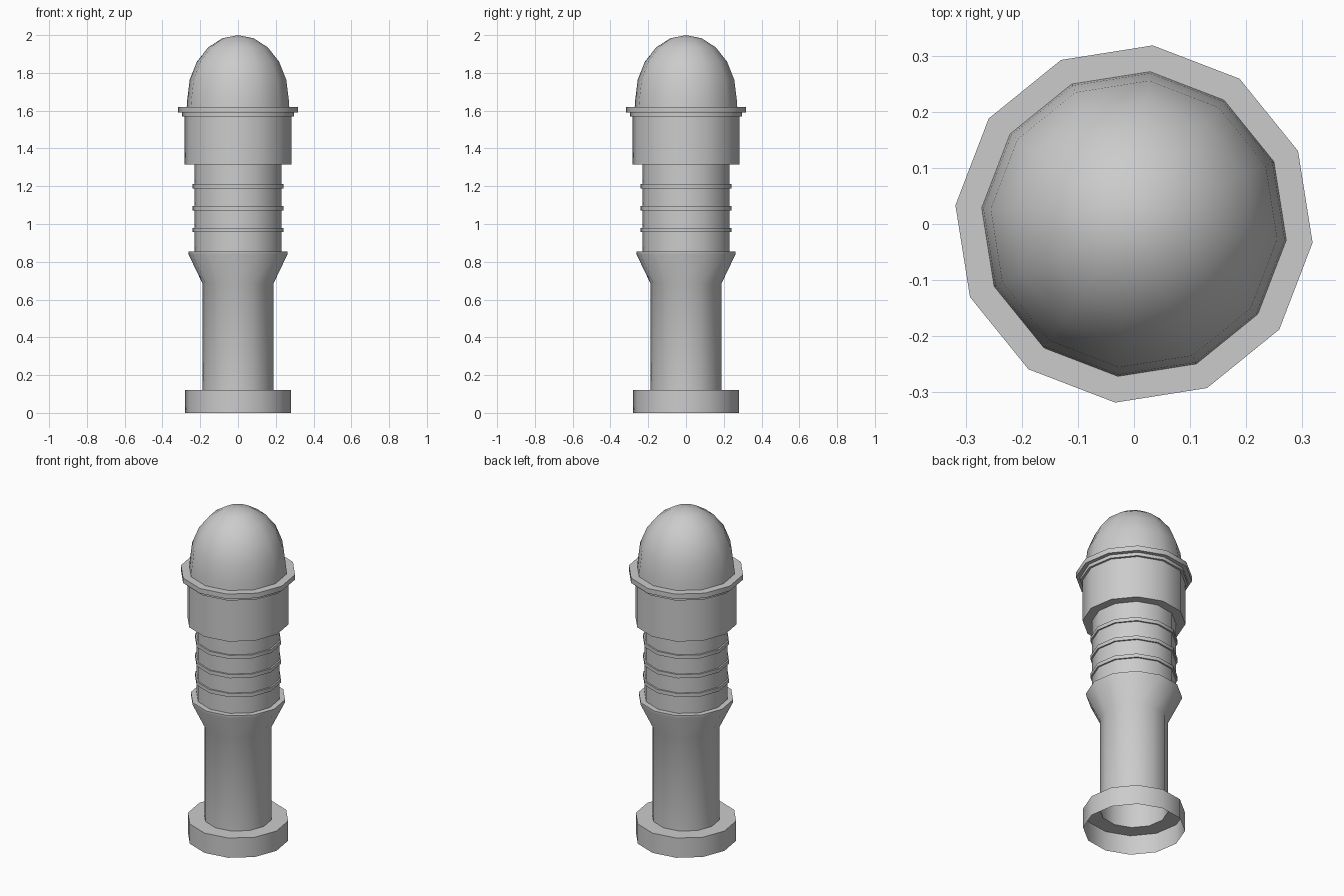
import bpy, bmesh, math

cube = bpy.data.objects.get("Cube")
if cube:
    bpy.data.objects.remove(cube, do_unlink=True)

SIDES = 12
PHASE = math.radians(-6)

grey = bpy.data.materials.new("plain grey")
grey.use_nodes = True
colour = (0.6, 0.6, 0.6, 1)
grey.diffuse_color = colour
grey.node_tree.nodes["Principled BSDF"].inputs["Base Color"].default_value = colour


def lathe(name, profile):
    """Spin an open (radius, height) profile, listed upwards, about the z axis."""
    bm = bmesh.new()
    rings = []
    for r, z in profile:
        if r == 0:
            rings.append([bm.verts.new((0, 0, z))] * SIDES)
            continue
        angles = [PHASE + math.tau * i / SIDES for i in range(SIDES)]
        rings.append([bm.verts.new((r * math.cos(a), r * math.sin(a), z)) for a in angles])
    for low, high in zip(rings, rings[1:]):
        for i in range(SIDES):
            j = (i + 1) % SIDES
            corners = [low[i], low[j], high[j], high[i]]
            bm.faces.new(list(dict.fromkeys(corners)))
    mesh = bpy.data.meshes.new(name)
    bm.to_mesh(mesh)
    bm.free()
    mesh.materials.append(grey)
    for p in mesh.polygons:
        p.use_smooth = True
    mesh.set_sharp_from_angle(angle=math.radians(38))
    obj = bpy.data.objects.new(name, mesh)
    bpy.context.collection.objects.link(obj)
    return obj


SHAFT, NECK, HEAD, DOME = 0.189, 0.232, 0.284, 0.273

# Foot, open underneath
lathe("foot", [(0.281, 0), (0.281, 0.12), (SHAFT, 0.12)])

# Shaft flaring out to a collar
lathe("shaft", [(SHAFT, 0.12), (SHAFT, 0.685), (0.264, 0.84), (0.264, 0.855), (NECK, 0.855)])

# Neck with three thin ribs
neck = [(NECK, 0.855)]
for z in (0.968, 1.083, 1.2):
    neck += [(NECK, z - 0.011), (0.241, z - 0.011), (0.241, z + 0.011), (NECK, z + 0.011)]
lathe("ribbed_neck", neck + [(NECK, 1.315)])

# Wide head with stepped flange
lathe("head", [(NECK, 1.315), (HEAD, 1.315), (HEAD, 1.57)])
lathe("flange", [(HEAD, 1.57), (0.297, 1.57), (0.297, 1.59), (0.32, 1.59), (0.32, 1.62), (DOME, 1.62)])

# Rounded dome
dome = [(DOME, 1.62)]
for step in range(5):
    a = math.radians(18 * step)
    dome.append((0.27 * math.cos(a), 1.66 + 0.34 * math.sin(a)))
lathe("dome", dome + [(0, 2)])
